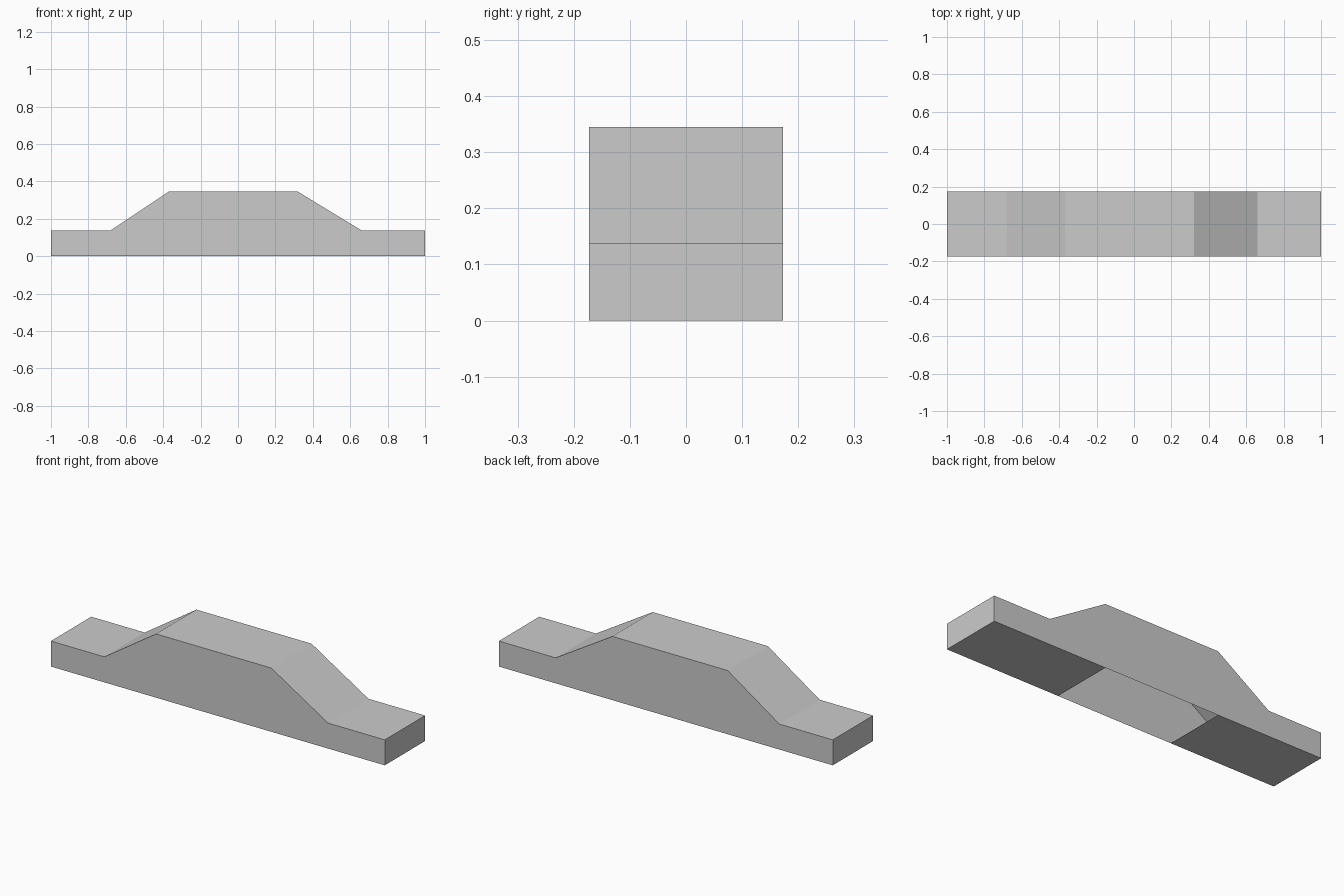
import bpy, bmesh

if "Cube" in bpy.data.objects:
    bpy.data.objects.remove(bpy.data.objects["Cube"])

HALF_WIDTH = 0.1725

# Side outline (x, z), running along the top and back along the base
TOP = [(-1, 0), (-1, 0.138), (-0.68, 0.138), (-0.37, 0.345),
       (0.32, 0.345), (0.66, 0.138), (1, 0.138), (1, 0)]
BASE = [(0.32, 0), (-0.37, 0)]
outline = TOP + BASE

bm = bmesh.new()
near = [bm.verts.new((x, -HALF_WIDTH, z)) for x, z in outline]
far = [bm.verts.new((x, HALF_WIDTH, z)) for x, z in outline]

# Flat side walls
bm.faces.new(near)
bm.faces.new(far)

# Ends, decks, slopes and base plates; the base is left open in the middle
count = len(outline)
for i in range(count):
    if i == len(TOP):
        continue
    j = (i + 1) % count
    bm.faces.new((near[i], near[j], far[j], far[i]))

bmesh.ops.recalc_face_normals(bm, faces=bm.faces)

# Make sure the roof faces up
roof = max(bm.faces, key=lambda f: f.calc_center_median().z)
if roof.normal.z < 0:
    bmesh.ops.reverse_faces(bm, faces=bm.faces)

mesh = bpy.data.meshes.new("hollow_ramp_shell")
bm.to_mesh(mesh)
bm.free()
shell = bpy.data.objects.new("hollow_ramp_shell", mesh)
bpy.context.collection.objects.link(shell)
